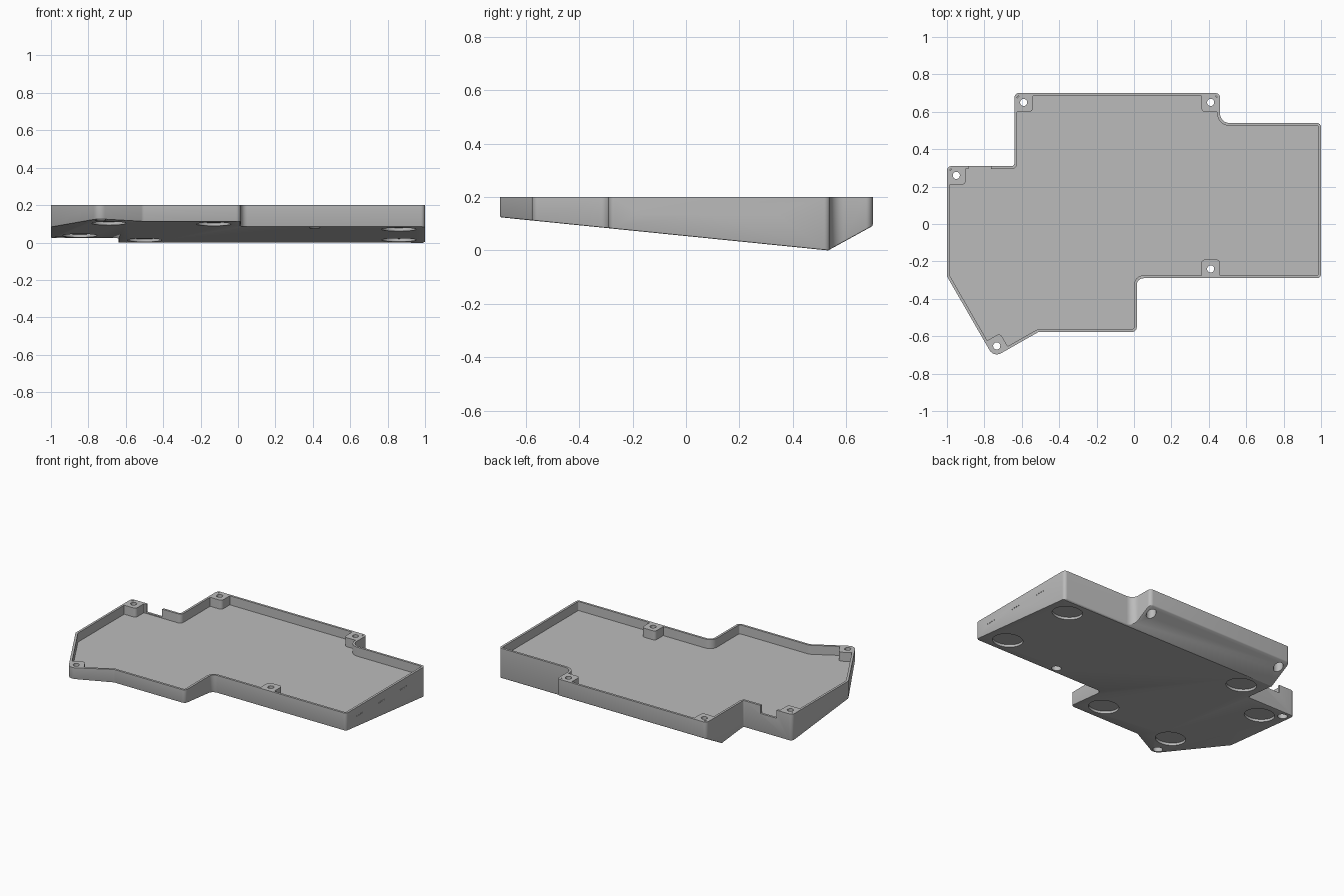
import bpy, bmesh
from math import pi, cos, sin, tan, atan
from mathutils import Vector, Matrix

old = bpy.data.objects.get("Cube")
if old:
    bpy.data.objects.remove(old)

TOP, FLOOR, RIM = 0.2, 0.14, 0.015
CREASE, SLOPE, REAR_SLOPE = 0.533, 0.101, 0.55

grey = bpy.data.materials.new("plain grey")
grey.use_nodes = True
grey.diffuse_color = (0.5, 0.5, 0.5, 1)
grey.node_tree.nodes["Principled BSDF"].inputs["Base Color"].default_value = (0.5, 0.5, 0.5, 1)


def rounded(corners, steps=6):
    """Outline points with an arc of the given radius at each (x, y, r)."""
    points = []
    for i, (x, y, r) in enumerate(corners):
        p = Vector((x, y, 0))
        a = (Vector((*corners[i - 1][:2], 0)) - p).normalized()
        b = (Vector((*corners[(i + 1) % len(corners)][:2], 0)) - p).normalized()
        half = a.angle(b) / 2
        centre = p + (a + b).normalized() * r / sin(half)
        start = (p + a * r / tan(half) - centre).normalized()
        end = (p + b * r / tan(half) - centre).normalized()
        for k in range(steps + 1):
            points.append(centre + start.slerp(end, k / steps) * r)
    return points


def inset(corners, d):
    """Move a counter-clockwise outline inward, keeping arcs concentric."""
    result = []
    for i, (x, y, r) in enumerate(corners):
        p = Vector((x, y))
        a = (p - Vector(corners[i - 1][:2])).normalized()
        b = (Vector(corners[(i + 1) % len(corners)][:2]) - p).normalized()
        na, nb = Vector((-a.y, a.x)), Vector((-b.y, b.x))
        q = p + (na + nb) * d / (1 + na.dot(nb))
        convex = a.x * b.y - a.y * b.x > 0
        result.append((q.x, q.y, max(r - d, 0.003) if convex else r + d))
    return result


def circle(r, n=40):
    return [Vector((r * cos(2 * pi * i / n), r * sin(2 * pi * i / n), 0)) for i in range(n)]


def prism(name, points, low, high, matrix=Matrix()):
    bm = bmesh.new()
    face = bm.faces.new([bm.verts.new((p.x, p.y, low)) for p in points])
    new = bmesh.ops.extrude_face_region(bm, geom=[face])["geom"]
    for v in new:
        if isinstance(v, bmesh.types.BMVert):
            v.co.z = high
    bmesh.ops.recalc_face_normals(bm, faces=bm.faces)
    bm.transform(matrix)
    mesh = bpy.data.meshes.new(name)
    bm.to_mesh(mesh)
    bm.free()
    mesh.materials.append(grey)
    obj = bpy.data.objects.new(name, mesh)
    bpy.context.collection.objects.link(obj)
    return obj


def cut(target, cutter):
    cutter.hide_render = True
    mod = target.modifiers.new("cut", 'BOOLEAN')
    mod.operation, mod.solver, mod.object = 'DIFFERENCE', 'EXACT', cutter
    bpy.context.view_layer.objects.active = target
    bpy.ops.object.modifier_apply(modifier=mod.name)
    bpy.data.objects.remove(cutter)


def underside(y):
    return max((CREASE - y) * SLOPE, (y - CREASE) * REAR_SLOPE)


# Outer body: stepped outline with a wedge-shaped underside
outline = [(-0.75, -0.7135, 0.045), (-0.51, -0.577, 0.03), (0.015, -0.577, 0.025),
           (0.015, -0.29, 0.035), (1, -0.29, 0.022), (1, 0.54, 0.022),
           (0.46, 0.54, 0.05), (0.46, 0.7, 0.025), (-0.64, 0.7, 0.025),
           (-0.64, 0.31, 0.012), (-1, 0.31, 0.025), (-1, -0.28, 0.02)]
tray = prism("tray", rounded(outline), 0, TOP)
bm = bmesh.new()
bm.from_mesh(tray.data)
bmesh.ops.bisect_plane(bm, geom=bm.verts[:] + bm.edges[:] + bm.faces[:],
                       plane_co=(0, CREASE, 0), plane_no=(0, 1, 0))
for v in bm.verts:
    if v.co.z < TOP / 2:
        v.co.z = underside(v.co.y)
bm.normal_update()
lower = [e for e in bm.edges if len(e.link_faces) == 2
         and sorted(f.normal.z < -0.5 for f in e.link_faces) == [False, True]]
bmesh.ops.bevel(bm, geom=lower, offset=0.005, segments=2, profile=0.5, affect='EDGES')
bm.to_mesh(tray.data)
bm.free()

# Hollow, leaving a screw boss standing at each hole
cavity = prism("cavity", rounded(inset(outline, RIM)), FLOOR, 0.3)
screws = [(0.41, 0.65, pi, False), (-0.59, 0.65, -pi / 2, False),
          (-0.95, 0.26, -pi / 2, False), (-0.734, -0.652, pi / 6, False),
          (0.41, -0.24, 0, True)]
for x, y, turn, on_straight_wall in screws:
    near, far = 0.041, 0.05
    if on_straight_wall:
        shape = [(-far, -near, 0.002), (far, -near, 0.002), (far, far, 0.02), (-far, far, 0.02)]
    else:
        shape = [(-near, -near, 0.04), (far, -near, 0.002), (far, far, 0.02), (-near, far, 0.002)]
    place = Matrix.Translation((x, y, 0)) @ Matrix.Rotation(turn, 4, 'Z')
    cut(cavity, prism("boss", rounded(shape), 0.05, 0.4, place))
cut(tray, cavity)

# Screw holes with counterbores from below
for x, y, *_ in screws:
    place = Matrix.Translation((x, y, 0))
    cut(tray, prism("counterbore", circle(0.03), -0.1, 0.155, place))
    cut(tray, prism("screw_hole", circle(0.019), -0.1, 0.3, place))

# Round foot recesses, square to the sloping underside
for x, y in [(0.86, 0.4), (0.86, -0.16), (-0.5, 0.41),
             (-0.845, 0.17), (-0.69, -0.48), (-0.13, -0.44)]:
    place = Matrix.Translation((x, y, underside(y))) @ Matrix.Rotation(-atan(SLOPE), 4, 'X')
    cut(tray, prism("foot_recess", circle(0.092, 56), -0.06, 0.016, place))

# Cable notch in the rear wall
notch = [(-0.885, 0.28, 0.002), (-0.765, 0.28, 0.002), (-0.765, 0.34, 0.002), (-0.885, 0.34, 0.002)]
cut(tray, prism("cable_notch", rounded(notch, 1), FLOOR + 0.006, 0.3))

# Three rows of pinholes in the side wall
for row in (-0.15, 0.08, 0.31):
    for k in range(4):
        place = Matrix.Translation((1, row + (k - 1.5) * 0.02, 0.142)) @ Matrix.Rotation(pi / 2, 4, 'Y')
        cut(tray, prism("pinhole", circle(0.004, 8), -0.004, 0.02, place))

bpy.ops.object.select_all(action='DESELECT')
tray.select_set(True)
bpy.context.view_layer.objects.active = tray
bpy.ops.object.shade_smooth_by_angle(angle=pi / 6)
